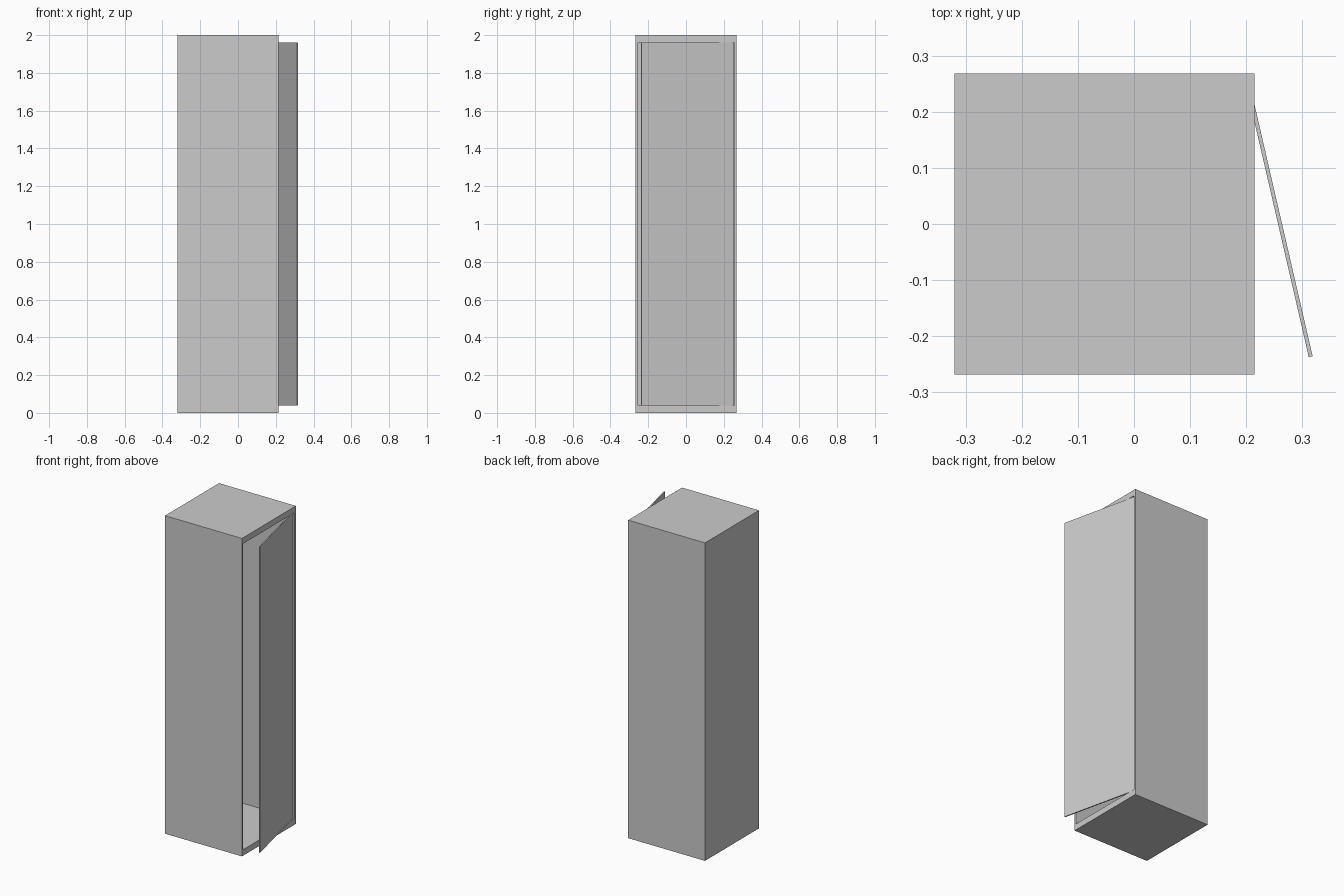
import bpy, bmesh, math
from mathutils import Matrix, Vector

if "Cube" in bpy.data.objects:
    bpy.data.objects.remove(bpy.data.objects["Cube"])


def box_bm(lo, hi):
    lo, hi = Vector(lo), Vector(hi)
    bm = bmesh.new()
    size = hi - lo
    m = Matrix.Translation((lo + hi) / 2) @ Matrix.Diagonal((*size, 1))
    bmesh.ops.create_cube(bm, size=1, matrix=m)
    return bm


def finish(name, bm):
    bmesh.ops.recalc_face_normals(bm, faces=bm.faces)
    me = bpy.data.meshes.new(name)
    bm.to_mesh(me)
    bm.free()
    ob = bpy.data.objects.new(name, me)
    bpy.context.collection.objects.link(ob)
    return ob


# Hollow cabinet: inset the open (+x) face for the rim, then push the cavity in
X0, X1, W, H = -0.32, 0.215, 0.268, 2.0
WALL, CAP = 0.018, 0.038
bm = box_bm((X0, -W, 0), (X1, W, H))
face = max(bm.faces, key=lambda f: f.calc_center_median().x)
bmesh.ops.inset_region(bm, faces=[face], thickness=WALL)
for v in face.verts:
    v.co.z = CAP if v.co.z < 1 else H - CAP
cavity = bmesh.ops.extrude_discrete_faces(bm, faces=[face])["faces"][0]
for v in cavity.verts:
    v.co.x = X0 + WALL
finish("cabinet_body", bm)

# Door leaf, hinged at the back edge of the opening and standing ajar
door = finish("door", box_bm((0, -0.50, CAP), (0.007, 0, H - CAP)))
door.location = (0.199, W - WALL, 0)
door.rotation_euler.z = math.radians(13)
